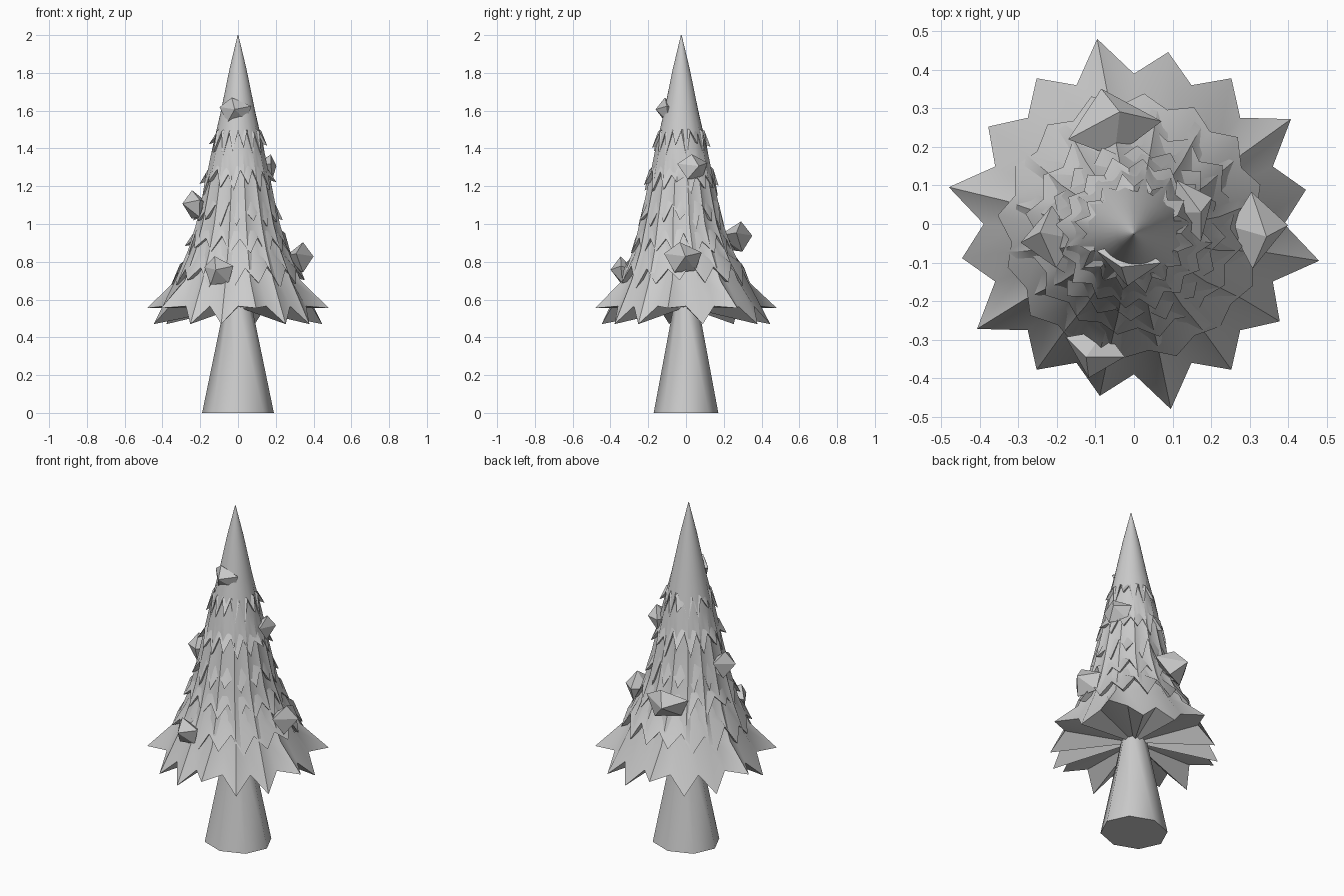
import bpy, bmesh, math, random
from mathutils import Vector, Matrix

if "Cube" in bpy.data.objects:
    bpy.data.objects.remove(bpy.data.objects["Cube"])

random.seed(4)
TIPS = 16
LONG = {1, 4, 7, 9, 12, 15}


def finish(name, bm, smooth=None):
    bmesh.ops.recalc_face_normals(bm, faces=bm.faces)
    me = bpy.data.meshes.new(name)
    bm.to_mesh(me)
    bm.free()
    ob = bpy.data.objects.new(name, me)
    bpy.context.collection.objects.link(ob)
    if smooth:
        bpy.ops.object.select_all(action='DESELECT')
        ob.select_set(True)
        bpy.context.view_layer.objects.active = ob
        bpy.ops.object.shade_smooth_by_angle(angle=math.radians(smooth))
    return ob


def axis_y(z):
    # the upper tree leans slightly towards the front
    return -0.025 * min(1, max(0, (z - 0.6) / 0.4))


def point(r, a, z):
    return (r * math.cos(a), r * math.sin(a) + axis_y(z), z)


def skin(bm, rings):
    n = len(rings[0])
    for top, low in zip(rings, rings[1:]):
        for i in range(n):
            j = (i + 1) % n
            bm.faces.new((top[i], top[j], low[j], low[i]))


def foliage(name, profile, tips, valley, under, turn=0.0, jitter=0.0):
    """Cone of (radius, z, ridge) rings ending in a spiky rim, closed underneath."""
    bm = bmesh.new()
    rings = []
    for r, z, ridge in profile:
        rings.append([bm.verts.new(point(r + (ridge if i % 2 else -ridge),
                                         i * math.pi / TIPS + turn, z))
                      for i in range(2 * TIPS)])
    rim = []
    for i in range(2 * TIPS):
        r, z = valley
        if i % 2:
            r, z = tips[0] if i // 2 in LONG else tips[1]
        z += random.uniform(-jitter, jitter)
        rim.append(bm.verts.new(point(r, i * math.pi / TIPS + turn, z)))
    rings.append(rim)
    skin(bm, rings)
    bm.faces.new(rings[0])
    centre = bm.verts.new((0, axis_y(under), under))
    for i in range(2 * TIPS):
        bm.faces.new((rim[i], centre, rim[(i + 1) % (2 * TIPS)]))
    return finish(name, bm, 40)


# Trunk
bm = bmesh.new()
bmesh.ops.create_cone(bm, cap_ends=True, segments=8, radius1=0.19, radius2=0.07, depth=0.58,
                      matrix=Matrix.Diagonal((1, 0.9, 1, 1)) @ Matrix.Translation((0, 0, 0.29)))
finish("trunk", bm, 50)

# Main foliage with the big spiky skirt
foliage("foliage_skirt",
        [(0.002, 2.0, 0), (0.045, 1.82, 0), (0.09, 1.6, 0), (0.135, 1.4, 0.004),
         (0.175, 1.2, 0.006), (0.218, 1.0, 0.008), (0.26, 0.86, 0.01), (0.325, 0.7, 0.014)],
        [(0.49, 0.555), (0.455, 0.47)], (0.39, 0.565), 0.56)

# Overlapping shingle tiers: tip radius, tip height, tier height, twist
for k, (r, z, h, t) in enumerate([(0.355, 0.70, 0.30, 0.12), (0.285, 0.86, 0.26, 0.04),
                                  (0.238, 1.02, 0.24, 0.16), (0.205, 1.20, 0.26, 0.08),
                                  (0.158, 1.40, 0.25, 0.0)]):
    top = [0.195, 0.162, 0.132, 0.085, 0.04][k]
    foliage("foliage_tier_%d" % (k + 1),
            [(top, z + h, 0), ((top + r) / 2 - 0.008, z + h * 0.45, 0.006)],
            [(r, z), (r - 0.01, z - 0.03)], (r - 0.035, z + 0.07), z + 0.08, t, 0.025)

# Faceted baubles: centre, half width, half height, half depth
GEMS = [((-0.015, -0.10, 1.60), 0.09, 0.07, 0.06), ((0.155, 0.04, 1.30), 0.09, 0.07, 0.055),
        ((-0.225, -0.035, 1.10), 0.085, 0.08, 0.07), ((0.325, -0.015, 0.82), 0.105, 0.085, 0.075),
        ((-0.105, -0.335, 0.75), 0.085, 0.08, 0.065), ((-0.055, 0.265, 0.93), 0.13, 0.085, 0.09)]
for k, (c, w, h, d) in enumerate(GEMS):
    bm = bmesh.new()
    ring = []
    for i in range(5):
        a = math.radians(72 * i + 20 + 8 * (i % 2))
        ring.append(bm.verts.new((w * math.cos(a), 0.25 * d * (-1) ** i, h * math.sin(a))))
    for end in (-d, d):
        tip = bm.verts.new((0.1 * w, end, 0.1 * h))
        for i in range(5):
            bm.faces.new((ring[i], ring[(i + 1) % 5], tip))
    ang = math.atan2(c[1] + 0.02, c[0]) + math.pi / 2
    bm.transform(Matrix.Translation(Vector(c)) @ Matrix.Rotation(ang, 4, 'Z'))
    finish("bauble_%d" % (k + 1), bm)
